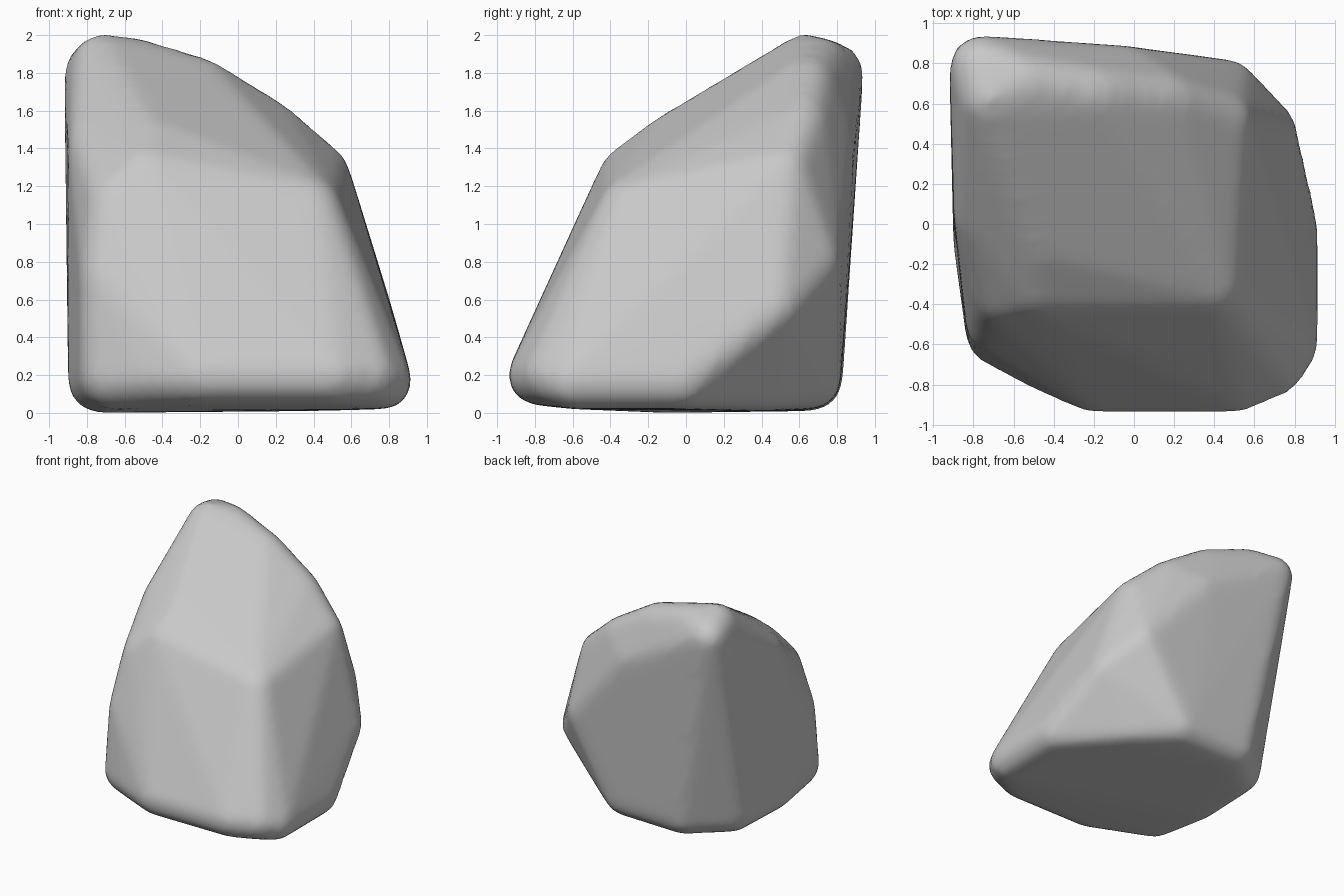
import bpy
import bmesh

cube = bpy.data.objects.get("Cube")
if cube:
    bpy.data.objects.remove(cube, do_unlink=True)


def make_material(name, colour):
    material = bpy.data.materials.new(name)
    material.use_nodes = True
    material.diffuse_color = colour
    material.node_tree.nodes["Principled BSDF"].inputs["Base Color"].default_value = colour
    return material


# Extra thickness that the softening of the edges wears away again
WEAR = 0.01

# Rounded corners of the boulder: centre and rounding radius
corners = [
    # peak and the crest falling towards the right
    (-.76, .78, 1.8, .15), (-.72, .63, 1.845, .15), (-.56, .7, 1.83, .15),
    (-.2, .64, 1.72, .15), (.16, .61, 1.51, .14), (.44, .52, 1.27, .14),
    # front edge of the sloping top
    (.38, -.29, 1.08, .16), (-.48, -.29, 1.25, .16),
    (-.48, -.08, 1.42, .15), (-.74, .05, 1.4, .15),
    # bulging front left edge
    (-.65, -.34, 1.12, .15), (-.69, -.49, .7, .14), (-.67, -.54, .19, .16),
    # base along the front and right
    (-.45, -.68, .2, .14), (-.2, -.78, .2, .15), (.5, -.78, .2, .15),
    (.69, -.7, .2, .15), (.77, -.6, .17, .14), (.77, -.03, .17, .14),
    # overhanging ridge at the back right
    (.67, .47, .56, .13), (.47, .68, .8, .13), (-.05, .73, 1.4, .15),
    # base along the back and left
    (.4, .42, .14, .12), (.1, .66, .18, .15), (-.45, .66, .18, .16),
    (-.72, .42, .18, .16), (-.73, -.1, .17, .16),
]


def rounded_hull(name, balls):
    """Stretch a skin around a set of small balls."""
    bm = bmesh.new()
    for x, y, z, radius in balls:
        ball = bmesh.ops.create_icosphere(bm, subdivisions=3, radius=radius + WEAR)
        bmesh.ops.translate(bm, verts=ball["verts"], vec=(x, y, z))
    points = [v.co.copy() for v in bm.verts]
    bm.clear()
    for point in points:
        bm.verts.new(point)
    hull = bmesh.ops.convex_hull(bm, input=bm.verts[:])
    inner = [g for g in hull["geom_interior"] if isinstance(g, bmesh.types.BMVert)]
    bmesh.ops.delete(bm, geom=inner, context="VERTS")
    bmesh.ops.recalc_face_normals(bm, faces=bm.faces[:])
    mesh = bpy.data.meshes.new(name)
    bm.to_mesh(mesh)
    bm.free()
    obj = bpy.data.objects.new(name, mesh)
    bpy.context.collection.objects.link(obj)
    return obj


boulder = rounded_hull("boulder", corners)
boulder.data.materials.append(make_material("stone_grey", (0.58, 0.58, 0.58, 1)))

# Even out the skin and soften the worn edges
remesh = boulder.modifiers.new("even_skin", "REMESH")
remesh.mode = "VOXEL"
remesh.voxel_size = 0.04
remesh.use_smooth_shade = True
soften = boulder.modifiers.new("worn_edges", "SMOOTH")
soften.factor = 0.5
soften.iterations = 6
